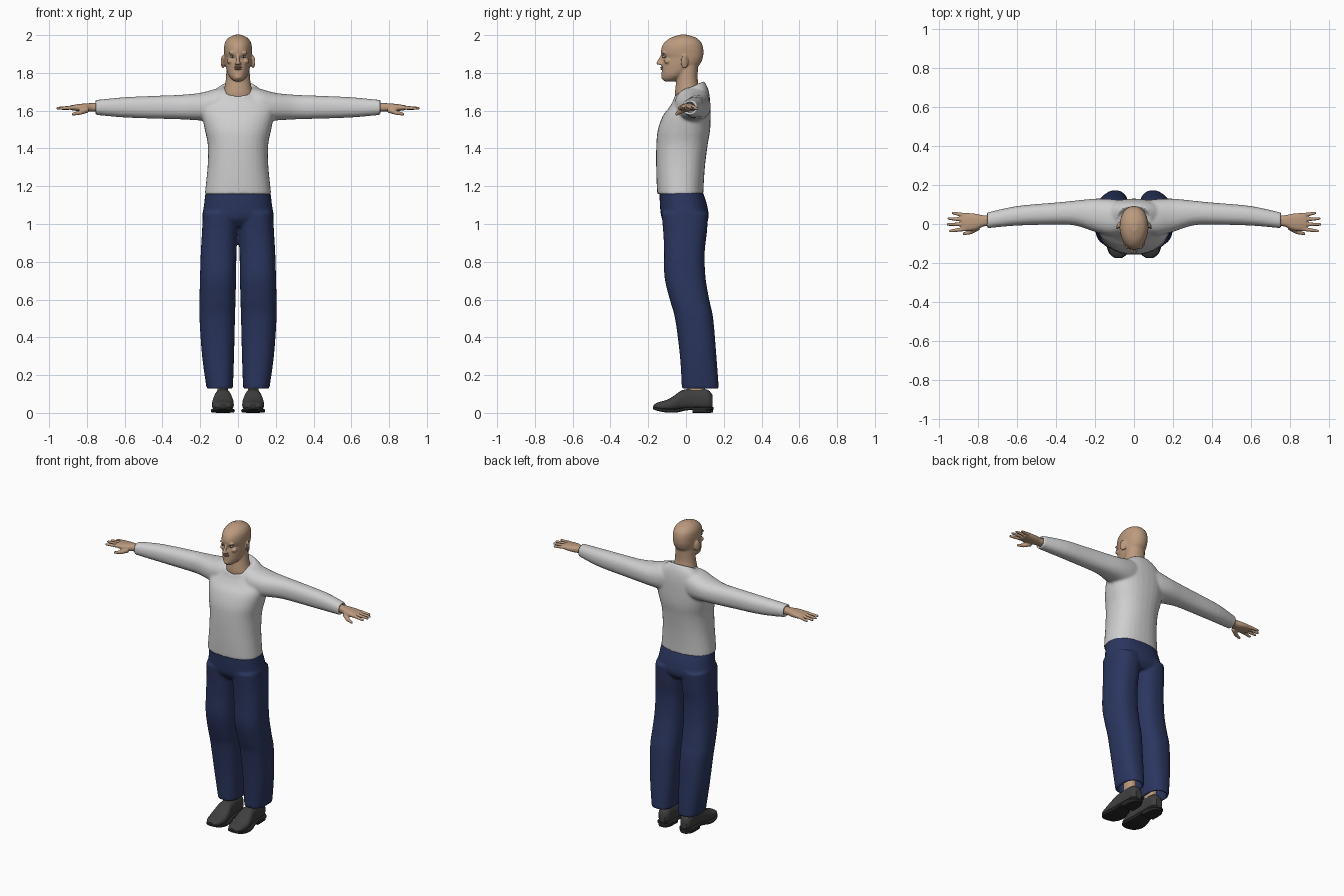
import bpy, bmesh, math
from mathutils import Vector, Matrix


def material(name, rgb):
    m = bpy.data.materials.new(name)
    m.diffuse_color = (*rgb, 1)
    return m


SKIN = material("skin", (0.50, 0.325, 0.21))
LIP = material("lip", (0.33, 0.17, 0.12))
SHIRT = material("light grey cloth", (0.62, 0.62, 0.62))
NAVY = material("navy cloth", (0.024, 0.037, 0.115))
LEATHER = material("dark grey leather", (0.05, 0.05, 0.05))
RUBBER = material("black rubber", (0.02, 0.02, 0.02))
EYE = material("eye white", (0.5, 0.48, 0.45))
IRIS = material("iris", (0.05, 0.04, 0.035))


def spline(rings, steps=4):
    """Smoothly interpolate a list of section tuples."""
    rings = [Vector(tuple(r) + (0,) * (6 - len(r))) for r in rings]
    out = []
    for i in range(len(rings) - 1):
        p1, p2 = rings[i], rings[i + 1]
        p0, p3 = rings[max(i - 1, 0)], rings[min(i + 2, len(rings) - 1)]
        for k in range(steps):
            t = k / steps
            out.append(0.5 * (2 * p1 + (p2 - p0) * t + (2 * p0 - 5 * p1 + 4 * p2 - p3) * t * t
                              + (3 * p1 - p0 - 3 * p2 + p3) * t ** 3))
    return out + [rings[-1]]


def loft(bm, axis, rings, inner=(), side=1, power=2.3, taper=0, n=32):
    """Skin sections (t, a0, a1, b0, b1, tilt) along an axis; inner sections form a hollow hem."""
    sections = spline(rings) + [Vector(tuple(r) + (0,) * (6 - len(r))) for r in inner]
    loops = []
    for t, a0, a1, b0, b1, tilt in sections:
        loop = []
        for k in range(n):
            ang = 2 * math.pi * k / n
            c, s = math.cos(ang), math.sin(ang)
            u = math.copysign(abs(c) ** (2 / power), c)
            v = math.copysign(abs(s) ** (2 / power), s)
            u *= 1 - taper * max(-v, 0)
            a = (a0 + a1) / 2 + u * (a1 - a0) / 2
            b = (b0 + b1) / 2 + v * (b1 - b0) / 2
            h = t + tilt * v * (b1 - b0) / 2
            co = {"x": (h, a, b), "y": (a, h, b), "z": (a, b, h)}[axis]
            loop.append(bm.verts.new((co[0] * side, co[1], co[2])))
        loops.append(loop)
    for l0, l1 in zip(loops, loops[1:]):
        for k in range(n):
            j = (k + 1) % n
            bm.faces.new((l0[k], l0[j], l1[j], l1[k]))
    bm.faces.new(loops[0])
    bm.faces.new(loops[-1])


def blob(bm, center, radii, rot=None):
    m = Matrix.Translation(center) @ (rot or Matrix()) @ Matrix.Diagonal((*radii, 1))
    bmesh.ops.create_uvsphere(bm, u_segments=20, v_segments=12, radius=1, matrix=m)


def finger(bm, p, q, r1, r2, side):
    p, q = Vector((p[0] * side, *p[1:])), Vector((q[0] * side, *q[1:]))
    d = q - p
    m = Matrix.Translation((p + q) / 2) @ d.to_track_quat("Z", "Y").to_matrix().to_4x4()
    bmesh.ops.create_cone(bm, cap_ends=True, segments=14, radius1=r1, radius2=r2, depth=d.length, matrix=m)
    blob(bm, q, (r2, r2, r2))


def finish(name, bm, mat, voxel=0, smooth=0):
    bmesh.ops.recalc_face_normals(bm, faces=bm.faces)
    me = bpy.data.meshes.new(name)
    bm.to_mesh(me)
    bm.free()
    me.materials.append(mat)
    ob = bpy.data.objects.new(name, me)
    bpy.context.collection.objects.link(ob)
    bpy.ops.object.select_all(action="DESELECT")
    ob.select_set(True)
    bpy.context.view_layer.objects.active = ob
    bpy.ops.object.shade_smooth_by_angle(angle=math.radians(45))
    if voxel:  # fuse overlapping volumes into one skin
        r = ob.modifiers.new("fuse", "REMESH")
        r.mode, r.voxel_size, r.use_smooth_shade = "VOXEL", voxel, True
        s = ob.modifiers.new("soften", "SMOOTH")
        s.factor, s.iterations = 0.5, smooth
    return ob


# Shirt: torso with open collar plus two sleeves
bm = bmesh.new()
loft(bm, "z", [(1.158, -.176, .176, -.152, .092), (1.23, -.168, .168, -.156, .095),
               (1.32, -.160, .160, -.158, .102), (1.42, -.160, .160, -.157, .115),
               (1.50, -.176, .176, -.149, .128), (1.58, -.190, .190, -.122, .130, .05),
               (1.64, -.182, .182, -.088, .127, .2), (1.69, -.140, .140, -.066, .115, .35),
               (1.722, -.088, .088, -.062, .092, .5)],
     inner=[(1.70, -.070, .070, -.045, .075, .5)])
for s in (1, -1):
    loft(bm, "x", [(.06, -.05, .12, 1.55, 1.725), (.12, -.06, .128, 1.54, 1.715),
                   (.20, -.04, .130, 1.548, 1.694), (.30, -.008, .120, 1.554, 1.684),
                   (.40, -.003, .110, 1.557, 1.68), (.60, -.008, .092, 1.564, 1.671),
                   (.757, -.022, .058, 1.578, 1.656)],
         inner=[(.757, -.010, .046, 1.59, 1.644), (.70, -.002, .05, 1.59, 1.644)], side=s)
finish("shirt", bm, SHIRT, .008, 4)

# Trousers: hips and two hollow-hemmed legs
bm = bmesh.new()
loft(bm, "z", [(1.172, -.172, .172, -.140, .088), (1.10, -.180, .180, -.138, .112),
               (1.03, -.186, .186, -.128, .119), (.985, -.13, .13, -.09, .09)])
for s in (1, -1):
    loft(bm, "z", [(1.06, -.004, .186, -.130, .119), (.95, .002, .191, -.120, .110),
                   (.85, .008, .197, -.116, .099), (.72, .010, .201, -.114, .103),
                   (.60, .013, .204, -.086, .123), (.50, .016, .204, -.058, .144),
                   (.30, .021, .190, -.032, .161), (.128, .027, .166, -.022, .174)],
         inner=[(.128, .041, .152, -.008, .160), (.24, .041, .155, -.008, .150)], side=s, power=2.4)
finish("trousers", bm, NAVY, .008, 3)

# Head: skull, neck, nose and ears
bm = bmesh.new()
loft(bm, "z", [(1.755, -.018, .018, -.112, -.065), (1.768, -.036, .036, -.126, -.03),
               (1.79, -.052, .052, -.129, .01), (1.82, -.062, .062, -.128, .05),
               (1.85, -.068, .068, -.126, .077), (1.88, -.071, .071, -.122, .089),
               (1.90, -.073, .073, -.131, .092), (1.93, -.074, .074, -.130, .091),
               (1.96, -.069, .069, -.115, .081), (1.985, -.051, .051, -.083, .055),
               (2.002, -.018, .018, -.035, .008)], power=2.2, taper=.12)
loft(bm, "z", [(1.60, -.085, .085, -.045, .085), (1.68, -.082, .082, -.058, .08),
               (1.72, -.072, .072, -.056, .07), (1.77, -.064, .064, -.050, .062),
               (1.86, -.060, .060, -.045, .065)], power=2.1)
finger(bm, (0, -.122, 1.898), (0, -.147, 1.852), .008, .010, 1)
for s in (1, -1):
    blob(bm, (s * .010, -.136, 1.849), (.009, .012, .008))
    blob(bm, (s * .030, -.118, 1.906), (.021, .010, .007))
    blob(bm, (s * .042, -.098, 1.862), (.017, .018, .014))
    blob(bm, (s * .080, -.008, 1.858), (.008, .022, .036), Matrix.Rotation(s * .4, 4, "Z"))
blob(bm, (0, -.118, 1.778), (.020, .014, .014))
finish("head", bm, SKIN, .005, 3)

# Lips and eyes
bm = bmesh.new()
for z, w in ((1.829, .021), (1.820, .018)):
    blob(bm, (0, -.126, z), (w, .009, .005))
finish("lips", bm, LIP)
for name, mat, y, r in (("eyes", EYE, -.113, (.013, .010, .007)), ("irises", IRIS, -.121, (.005, .004, .005))):
    bm = bmesh.new()
    for s in (1, -1):
        blob(bm, (s * .030, y, 1.887), r)
    finish(name, bm, mat)

# Hands, ankles and shoes, one of each per side
for s, tag in ((1, "left"), (-1, "right")):
    bm = bmesh.new()
    loft(bm, "x", [(.71, -.010, .044, 1.594, 1.640), (.77, -.012, .044, 1.596, 1.640),
                   (.81, -.030, .052, 1.594, 1.638), (.85, -.036, .056, 1.598, 1.634),
                   (.885, -.034, .054, 1.603, 1.628)], side=s, power=2.5)
    for y0, tip in ((.045, (.928, .056, 1.610)), (.022, (.950, .028, 1.612)),
                    (-.002, (.955, -.002, 1.613)), (-.025, (.943, -.036, 1.612))):
        finger(bm, (.865, y0, 1.617), tip, .0115, .0075, s)
    finger(bm, (.80, -.015, 1.605), (.835, -.040, 1.590), .017, .012, s)
    finger(bm, (.835, -.040, 1.590), (.872, -.050, 1.582), .012, .008, s)
    finish(tag + "_hand", bm, SKIN, .004, 3)

    bm = bmesh.new()
    loft(bm, "z", [(.07, .050, .112, -.005, .10), (.14, .052, .110, .01, .10), (.26, .05, .125, .02, .11)], side=s)
    finish(tag + "_ankle", bm, SKIN)

    bm = bmesh.new()
    loft(bm, "y", [(-.172, .060, .100, .025, .042), (-.15, .035, .125, .015, .055),
                   (-.10, .023, .137, .010, .070), (-.06, .024, .136, .012, .093),
                   (-.02, .032, .128, .015, .120), (.05, .040, .120, .018, .130),
                   (.115, .042, .118, .018, .122), (.140, .058, .102, .025, .095)], side=s, power=2.5)
    finish(tag + "_shoe", bm, LEATHER)

    bm = bmesh.new()
    loft(bm, "y", [(-.175, .062, .098, .020, .034), (-.15, .032, .128, .010, .028),
                   (-.10, .018, .142, .002, .022), (-.05, .020, .140, .002, .022),
                   (.01, .032, .128, .014, .032), (.08, .034, .126, .014, .032),
                   (.125, .038, .122, .014, .032), (.145, .062, .098, .016, .032)], side=s, power=5)
    loft(bm, "y", [(.035, .034, .126, 0, .026), (.08, .034, .126, 0, .026),
                   (.120, .040, .120, 0, .026), (.143, .062, .098, .002, .026)], side=s, power=6)
    finish(tag + "_sole", bm, RUBBER)
